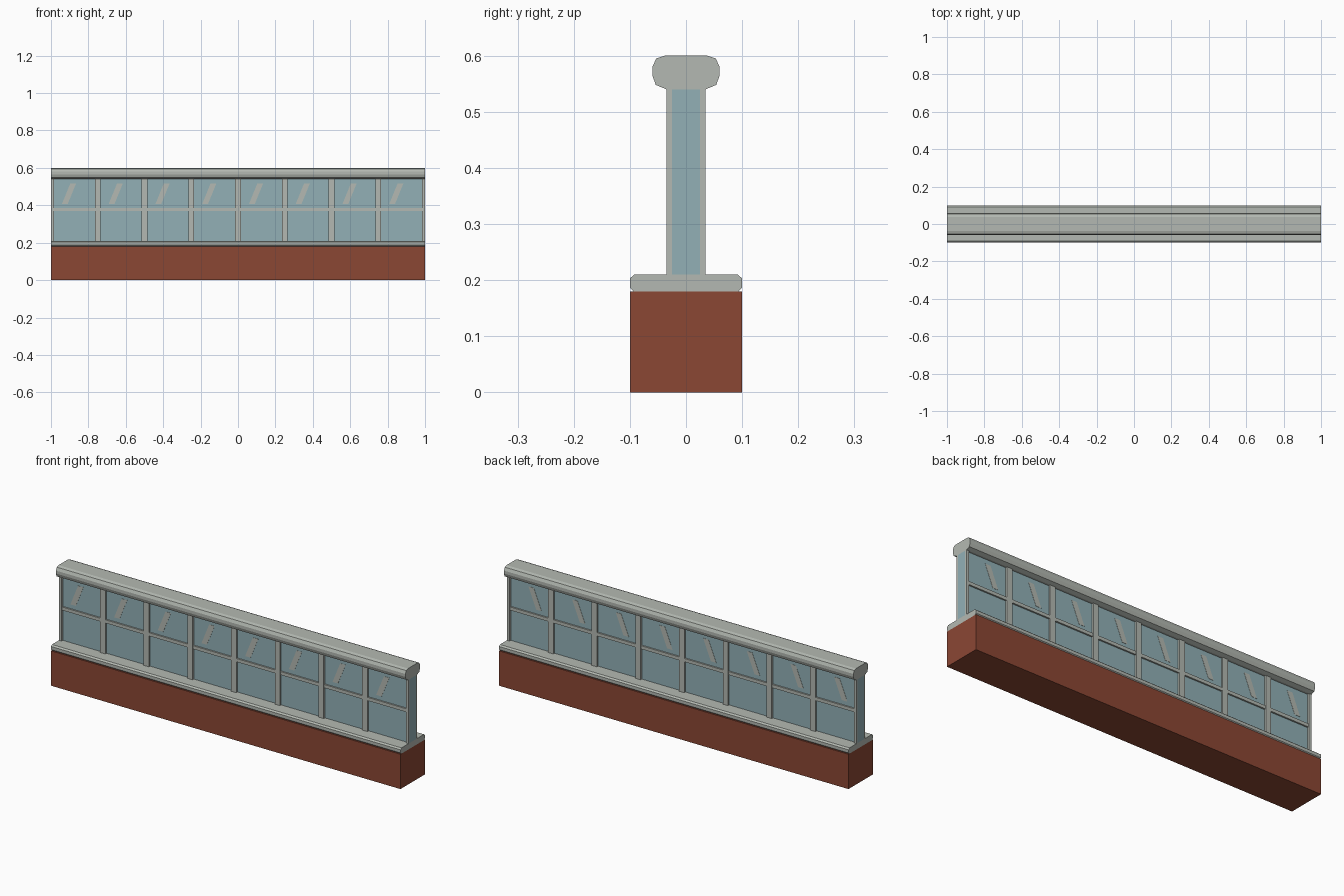
import bpy, bmesh

if "Cube" in bpy.data.objects:
    bpy.data.objects.remove(bpy.data.objects["Cube"])

def material(name, rgb):
    m = bpy.data.materials.new(name)
    m.diffuse_color = (*rgb, 1)
    m.use_nodes = True
    m.node_tree.nodes["Principled BSDF"].inputs["Base Color"].default_value = m.diffuse_color
    return m

BRICK = material("red brick", (0.258, 0.063, 0.034))
GREY = material("pale grey frame", (0.456, 0.485, 0.445))
GLASS = material("blue glass", (0.287, 0.434, 0.468))

def finish(name, bm, mat):
    bmesh.ops.recalc_face_normals(bm, faces=bm.faces)
    me = bpy.data.meshes.new(name)
    bm.to_mesh(me)
    bm.free()
    me.materials.append(mat)
    ob = bpy.data.objects.new(name, me)
    bpy.context.collection.objects.link(ob)
    return ob

def prism(bm, points, axis, a, b):
    """Extrude a 2D outline: (y, z) along x, or (x, z) along y."""
    def place(p, t):
        return (t, p[0], p[1]) if axis == "x" else (p[0], t, p[1])
    va = [bm.verts.new(place(p, a)) for p in points]
    vb = [bm.verts.new(place(p, b)) for p in points]
    bm.faces.new(va)
    bm.faces.new(vb[::-1])
    n = len(points)
    for i in range(n):
        j = (i + 1) % n
        bm.faces.new((va[i], vb[i], vb[j], va[j]))

def rect(x0, x1, z0, z1):
    return [(x0, z0), (x1, z0), (x1, z1), (x0, z1)]

def mirrored(half):
    return half + [(-y, z) for y, z in reversed(half)]

def beam(name, outline, mat):
    bm = bmesh.new()
    prism(bm, outline, "x", -1, 1)
    return finish(name, bm, mat)

def both_sides(name, outlines, y0, y1, mat):
    bm = bmesh.new()
    for pts in outlines:
        for s in (-1, 1):
            prism(bm, pts, "y", s * y0, s * y1)
    return finish(name, bm, mat)

# Full-length parts
beam("brick_base", rect(-0.1, 0.1, 0, 0.18), BRICK)
beam("sill", mirrored([(0.093, 0.18), (0.1, 0.187), (0.1, 0.203), (0.092, 0.21)]), GREY)
beam("glass_core", rect(-0.025, 0.025, 0.21, 0.54), GLASS)
beam("top_rail", mirrored([(0.035, 0.54), (0.054, 0.548), (0.06, 0.565), (0.06, 0.58),
                           (0.053, 0.595), (0.038, 0.6)]), GREY)

# Upright posts, half width at the two ends
posts = []
for i in range(9):
    x = -1 + 0.25 * i
    posts.append(rect(max(x - 0.015, -1), min(x + 0.015, 1), 0.21, 0.54))
both_sides("posts", posts, 0.025, 0.035, GREY)

# Crossbars between the posts, and slanted glints on the upper panes
centres = [-0.875 + 0.25 * i for i in range(8)]
both_sides("crossbars", [rect(c - 0.11, c + 0.11, 0.369, 0.386) for c in centres],
           0.025, 0.033, GREY)
both_sides("glints", [[(c - 0.066, 0.408), (c - 0.035, 0.408), (c + 0.009, 0.516), (c - 0.022, 0.516)]
                      for c in centres], 0.025, 0.026, GREY)
